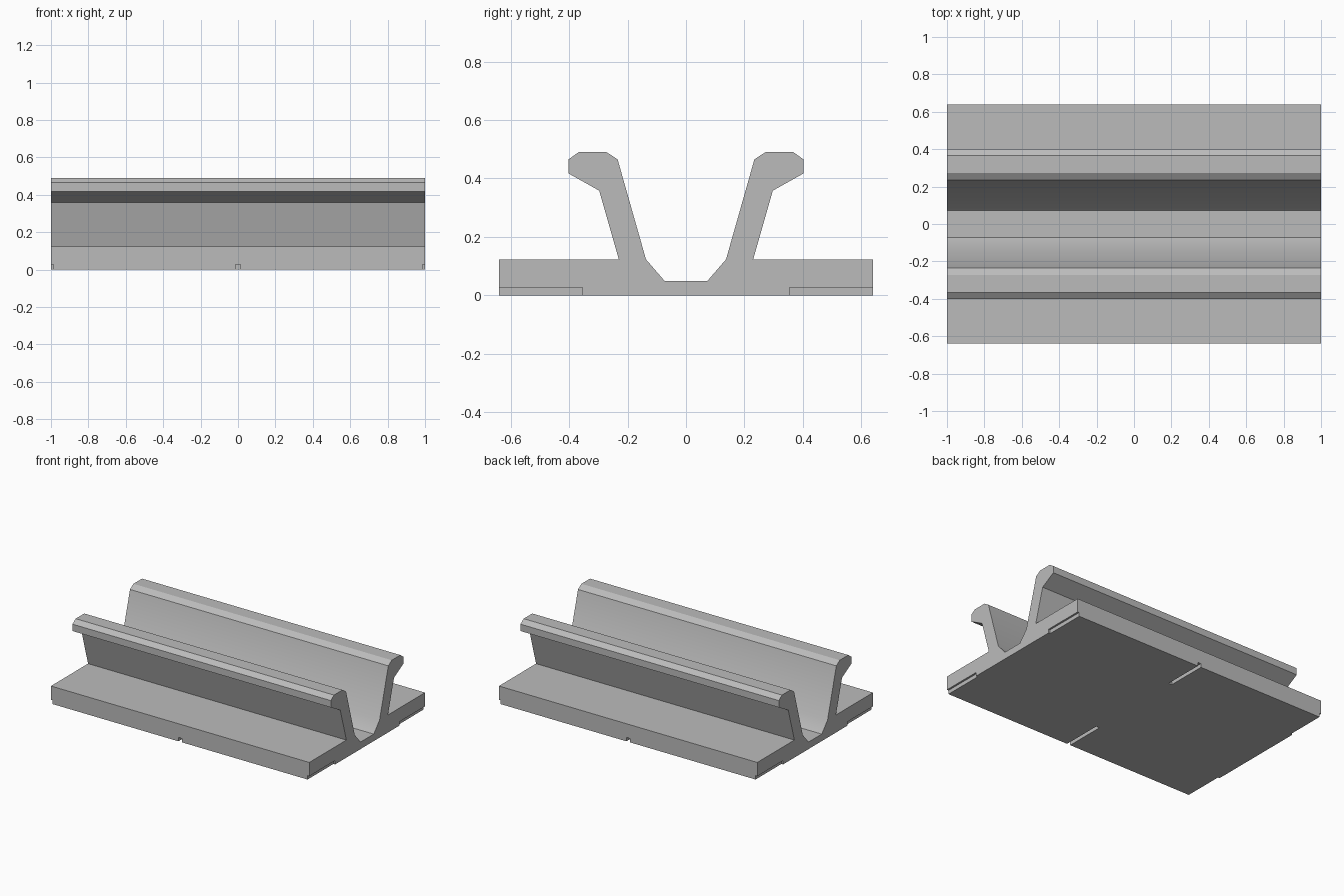
import bpy
import bmesh
from math import radians

default = bpy.data.objects.get("Cube")
if default:
    bpy.data.objects.remove(default, do_unlink=True)

grey = bpy.data.materials.new("plain_grey")
grey.use_nodes = True
colour = (0.5, 0.5, 0.5, 1)
grey.diffuse_color = colour
grey.node_tree.nodes["Principled BSDF"].inputs["Base Color"].default_value = colour


def add_object(name, bm):
    bmesh.ops.recalc_face_normals(bm, faces=bm.faces)
    mesh = bpy.data.meshes.new(name)
    bm.to_mesh(mesh)
    bm.free()
    mesh.materials.append(grey)
    obj = bpy.data.objects.new(name, mesh)
    bpy.context.collection.objects.link(obj)
    return obj


# Half cross-section (y, z): base, flared wall, hooked lip, channel floor
half = [(0.64, 0), (0.64, 0.123), (0.23, 0.123), (0.297, 0.358),
        (0.402, 0.417), (0.402, 0.465), (0.367, 0.49), (0.272, 0.49),
        (0.234, 0.465), (0.137, 0.123), (0.073, 0.049)]
profile = half + [(-y, z) for y, z in reversed(half)]

# Rail body extruded along x
bm = bmesh.new()
end = bm.faces.new([bm.verts.new((-1, y, z)) for y, z in profile])
side = bmesh.ops.extrude_face_region(bm, geom=[end])["geom"]
bmesh.ops.translate(bm, vec=(2, 0, 0),
                    verts=[v for v in side if isinstance(v, bmesh.types.BMVert)])
rail = add_object("rail", bm)

# Narrow grooves under both flanges, at the middle and both ends
bm = bmesh.new()
for x in (-1, 0, 1):
    for s in (-1, 1):
        block = bmesh.ops.create_cube(bm, size=1)["verts"]
        bmesh.ops.scale(bm, vec=(0.026, 0.345, 0.054), verts=block)
        bmesh.ops.translate(bm, vec=(x, s * 0.5275, 0), verts=block)
cutter = add_object("groove_cutter", bm)
cutter.hide_render = True

cut = rail.modifiers.new("grooves", "BOOLEAN")
cut.operation = "DIFFERENCE"
cut.solver = "EXACT"
cut.object = cutter

# Apply the cut, then smooth the shallow bends of the channel
bpy.context.view_layer.objects.active = rail
rail.select_set(True)
bpy.ops.object.modifier_apply(modifier=cut.name)
bpy.data.objects.remove(cutter, do_unlink=True)
bpy.ops.object.shade_smooth_by_angle(angle=radians(30))
